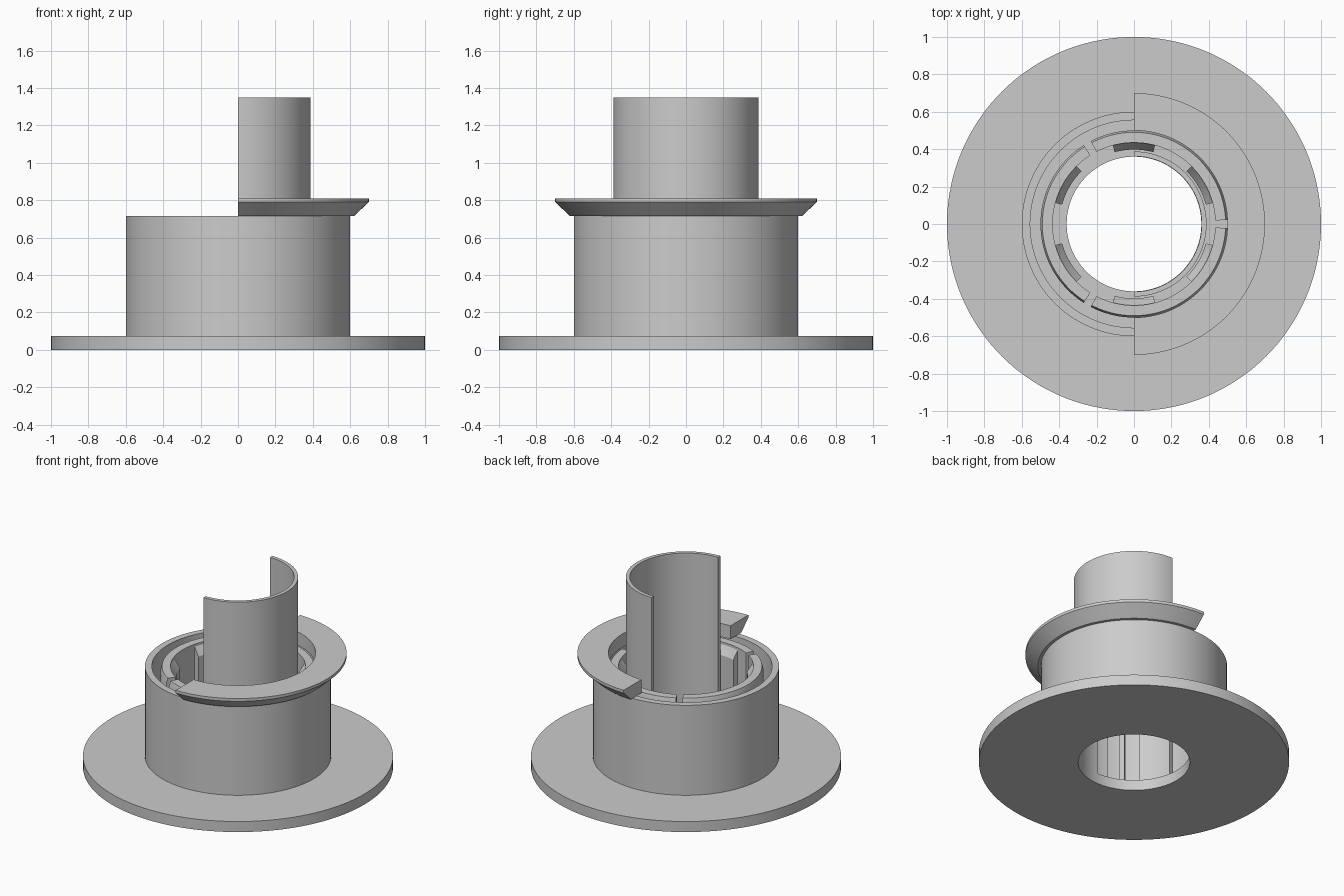
import bpy
import bmesh
from math import radians, sin, cos

cube = bpy.data.objects.get("Cube")
if cube:
    bpy.data.objects.remove(cube, do_unlink=True)

# Single plain grey material
GREY = (0.6, 0.6, 0.6, 1.0)
grey = bpy.data.materials.new("plain_grey")
grey.use_nodes = True
grey.diffuse_color = GREY
grey.node_tree.nodes["Principled BSDF"].inputs["Base Color"].default_value = GREY


def revolve(name, profile, start=0, end=360, full_steps=144):
    """Sweep a closed (radius, height) profile round z, capping partial sweeps."""
    sweep = end - start
    closed = sweep == 360
    steps = max(2, round(full_steps * sweep / 360))
    bm = bmesh.new()
    rings = []
    for i in range(steps if closed else steps + 1):
        a = radians(start + sweep * i / steps)
        rings.append([bm.verts.new((r * cos(a), r * sin(a), z)) for r, z in profile])
    n = len(profile)
    for i in range(steps):
        a, b = rings[i], rings[(i + 1) % len(rings)]
        for j in range(n):
            k = (j + 1) % n
            bm.faces.new((a[j], b[j], b[k], a[k]))
    if not closed:
        bm.faces.new(rings[0])
        bm.faces.new(rings[-1][::-1])
    bmesh.ops.recalc_face_normals(bm, faces=bm.faces)
    mesh = bpy.data.meshes.new(name)
    bm.to_mesh(mesh)
    bm.free()
    mesh.materials.append(grey)
    obj = bpy.data.objects.new(name, mesh)
    bpy.context.collection.objects.link(obj)
    bpy.ops.object.select_all(action="DESELECT")
    obj.select_set(True)
    bpy.context.view_layer.objects.active = obj
    bpy.ops.object.shade_smooth_by_angle(angle=radians(25))
    return obj


def box_profile(r0, r1, z0, z1):
    return [(r0, z0), (r1, z0), (r1, z1), (r0, z1)]


FLOOR, RIM = 0.075, 0.715

# Base flange and outer hub wall in one continuous section
revolve("base_and_hub", [(0.36, 0), (1, 0), (1, FLOOR), (0.6, FLOOR), (0.6, RIM),
                         (0.555, RIM), (0.555, FLOOR), (0.36, FLOOR)])

# Inner ring split by three narrow slots, with a chamfered outer lip
for i in range(3):
    revolve(f"inner_ring_segment_{i + 1}",
            [(0.435, FLOOR), (0.5, FLOOR), (0.5, 0.68), (0.49, RIM), (0.435, RIM)],
            120 * i + 2.5, 120 * i + 117.5)

# Six ribs inside the ring, sloping inwards at the top
for i in range(6):
    revolve(f"inner_rib_{i + 1}",
            [(0.398, FLOOR), (0.437, FLOOR), (0.437, 0.7), (0.398, 0.64)],
            60 * i + 15, 60 * i + 45)

# Half tube rising from the middle
revolve("half_tube", box_profile(0.362, 0.388, FLOOR, 1.35), -90, 90)

# Half collar resting on the hub, undercut towards its rim
revolve("half_collar", [(0.5, RIM), (0.62, RIM), (0.7, 0.79), (0.7, 0.81), (0.5, 0.81)],
        -90, 90)
